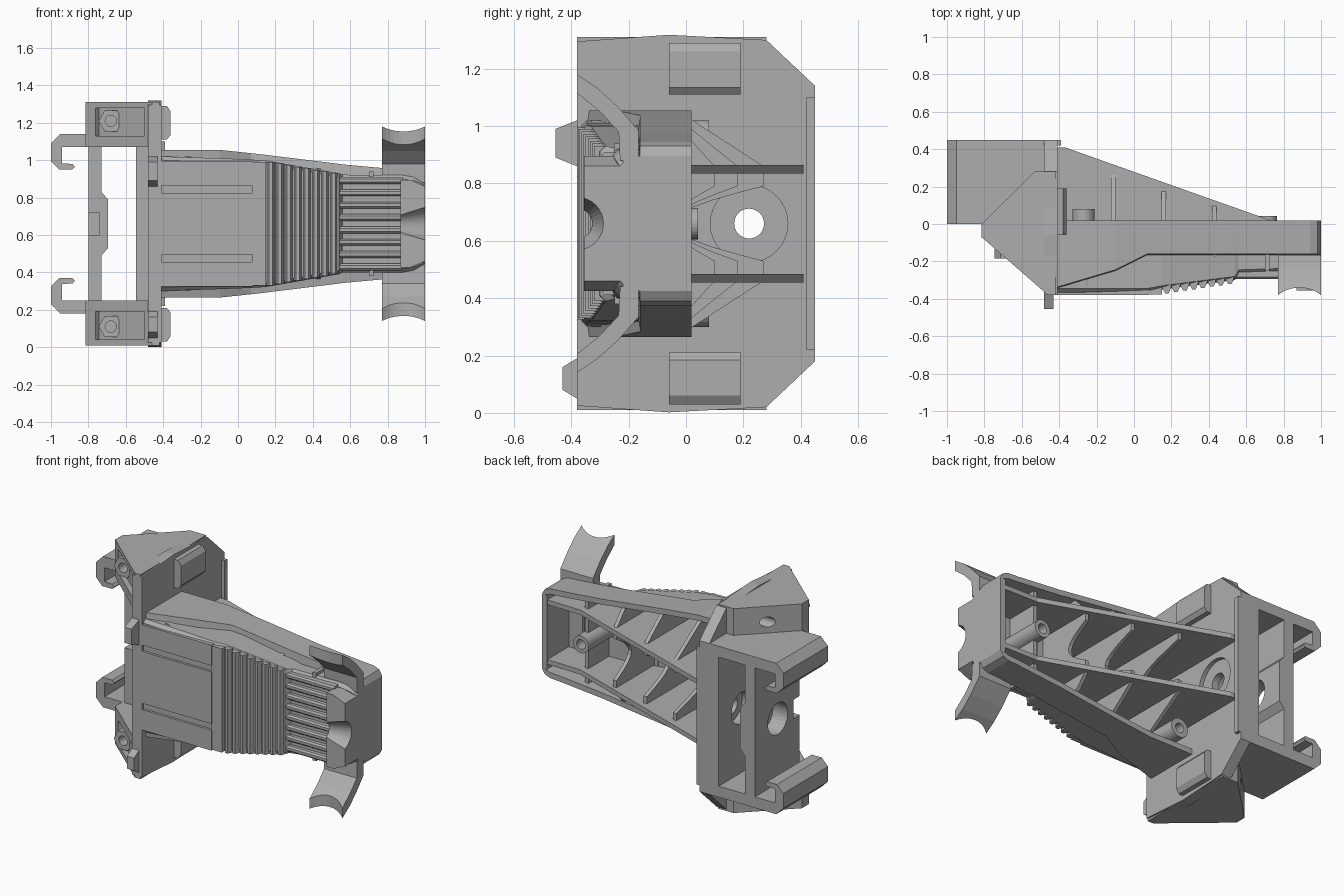
import bpy, bmesh, math
from mathutils import Vector

cube = bpy.data.objects.get("Cube")
if cube:
    bpy.data.objects.remove(cube, do_unlink=True)

MID = 0.66  # height of the mirror plane
grey = bpy.data.materials.new("light_grey")
grey.use_nodes = True
grey.diffuse_color = (0.42, 0.42, 0.42, 1)
grey.node_tree.nodes["Principled BSDF"].inputs["Base Color"].default_value = (0.42, 0.42, 0.42, 1)


def finish(name, bm):
    bmesh.ops.recalc_face_normals(bm, faces=bm.faces)
    mesh = bpy.data.meshes.new(name)
    bm.to_mesh(mesh)
    bm.free()
    mesh.materials.append(grey)
    ob = bpy.data.objects.new(name, mesh)
    bpy.context.collection.objects.link(ob)
    return ob


def loft(name, rings):
    bm = bmesh.new()
    rows = [[bm.verts.new(p) for p in ring] for ring in rings]
    n = len(rows[0])
    for r, q in zip(rows, rows[1:]):
        for i in range(n):
            bm.faces.new((r[i], r[(i + 1) % n], q[(i + 1) % n], q[i]))
    bm.faces.new(rows[0])
    bm.faces.new(rows[-1])
    return finish(name, bm)


def prism(name, pts, axis, a, b):
    """Extrude a profile along an axis; z is measured from the mirror plane."""
    place = {"x": lambda p, t: (t, p[0], MID + p[1]),
             "y": lambda p, t: (p[0], t, MID + p[1]),
             "z": lambda p, t: (p[0], p[1], MID + t)}[axis]
    return loft(name, [[place(p, t) for p in pts] for t in (a, b)])


def box(name, x, y, z):
    return prism(name, [(x[0], y[0]), (x[1], y[0]), (x[1], y[1]), (x[0], y[1])], "z", *z)


def circle(cx, cy, r, n=32):
    return [(cx + r * math.cos(2 * math.pi * i / n), cy + r * math.sin(2 * math.pi * i / n)) for i in range(n)]


def cut(ob, *cutters):
    for c in cutters:
        m = ob.modifiers.new("cut", "BOOLEAN")
        m.operation, m.solver, m.object = "DIFFERENCE", "EXACT", c
        bpy.context.view_layer.objects.active = ob
        bpy.ops.object.modifier_apply(modifier=m.name)
        bpy.data.objects.remove(c, do_unlink=True)


def tube(name, axis, cx, cy, r, hole, a, b, n=24):
    ob = prism(name, circle(cx, cy, r, n), axis, a, b)
    cut(ob, prism("bore", circle(cx, cy, hole), axis, a - 0.01, b + 0.01))
    return ob


# Body shell, open at the back: x, flange half width, shoulder depth, front half width, front depth
def section(x, w, ys, u, yf):
    t = 0.035
    half = [(0.02, w), (ys, w), (ys - 0.005, u), (yf + 0.02, u), (yf, u - 0.02)]
    inner = [(yf + t, u - t - 0.01), (ys + t, u - t), (ys + t, w - t), (0.02, w - t)]
    outer = half + [(y, -h) for y, h in reversed(half)]
    inside = [(y, -h) for y, h in reversed(inner)] + inner
    return [(x, y, MID + h) for y, h in outer + inside]


loft("body_shell", [section(*s) for s in (
    (-0.42, 0.395, -0.34, 0.36, -0.365),
    (-0.1, 0.395, -0.245, 0.35, -0.365),
    (0.07, 0.377, -0.16, 0.343, -0.365),
    (0.15, 0.368, -0.16, 0.338, -0.35),
    (0.54, 0.32, -0.16, 0.27, -0.30),
    (0.56, 0.317, -0.16, 0.262, -0.265),
    (0.88, 0.288, -0.16, 0.26, -0.255),
    (0.94, 0.285, -0.16, 0.25, -0.25),
    (0.98, 0.27, -0.16, 0.235, -0.24),
    (1.0, 0.235, -0.16, 0.22, -0.23))])
box("end_wall", (0.965, 1.0), (-0.22, 0.02), (-0.235, 0.235))

# Raised front panels separated by two long grooves
box("middle_panel", (-0.42, 0.08), (-0.38, -0.34), (-0.165, 0.165))
box("front_band", (0.075, 0.15), (-0.377, -0.34), (-0.33, 0.33))
for s in (1, -1):
    box("side_panel", (-0.42, 0.08), (-0.38, -0.34), sorted((s * 0.205, s * 0.335)))

# Grip ridges across the front
for i in range(8):
    x = 0.175 + i * 0.048
    y = -0.345 + 0.05 * i / 7
    w = 0.33 - 0.06 * i / 7
    prism("grip_ridge", [(x - 0.022, y + 0.03), (x - 0.022, y), (x - 0.008, y - 0.026),
                         (x + 0.01, y - 0.026), (x + 0.022, y), (x + 0.022, y + 0.03)], "z", -w, w)

# Comb of long bars
for i in range(8):
    z = -0.231 + i * 0.066
    prism("comb_bar", [(-0.24, z - 0.018), (-0.283, z - 0.018), (-0.293, z - 0.008),
                       (-0.293, z + 0.008), (-0.283, z + 0.018), (-0.24, z + 0.018)], "x", 0.54, 0.88)

# Tip with a conical notch
tip = prism("tip_block", [(0.87, -0.235), (0.92, -0.235), (1.0, -0.2), (1.0, 0.2),
                          (0.92, 0.235), (0.87, 0.235)], "y", -0.355, -0.2)
cut(tip, loft("notch", [[(x, y, MID + z) for y, z in circle(-0.38, 0, r)]
                        for x, r in ((0.86, 0.05), (1.01, 0.095))]))

# Curved cradle arms with scooped ends
def arc(r, cy, cz, n=6):
    return [(cy - r * math.cos(math.radians(a)), cz + r * math.sin(math.radians(a)))
            for a in [90 * i / n for i in range(n + 1)]]


for s in (1, -1):
    outer = [(-0.38, 0.52), (-0.31, 0.473), (-0.24, 0.41), (-0.165, 0.325), (-0.165, 0.22)]
    inner = [(-0.23, 0.22), (-0.235, 0.32), (-0.30, 0.39), (-0.38, 0.455)]
    arm = prism("cradle_arm", [(y, s * z) for y, z in outer + inner], "x", 0.77, 1.0)
    cut(arm, prism("scoop", circle(0.885, -0.525, 0.185, 48), "z", -0.7, 0.7))

# Long triangular ribs and the cross ribs between them
for s in (1, -1):
    prism("long_rib", [(-0.42, 0.41), (-0.37, 0.41), (0.73, 0.02), (0.97, 0.015), (0.97, -0.23),
                       (0.56, -0.24), (0.1, -0.335), (-0.42, -0.345)], "z", s * 0.175, s * 0.205)
for x, h, w, yf in ((-0.11, 0.27, 0.375, -0.34), (0.16, 0.18, 0.345, -0.32), (0.43, 0.1, 0.31, -0.29)):
    scoop = [(h - (h + 0.05) * math.sin(math.pi * i / 10), 0.13 - 0.026 * i) for i in range(11)]
    prism("cross_rib", [(-0.12, w), (0.0, w), (h, 0.2), (h, 0.17)] + scoop +
          [(h, -0.17), (h, -0.2), (0.0, -w), (-0.12, -w), (yf, -w + 0.06), (yf, w - 0.06)], "x", x - 0.012, x + 0.012)
box("end_cross_rib", (0.70, 0.724), (-0.25, -0.02), (-0.28, 0.28))
tube("end_boss", "y", 0.71, 0, 0.055, 0.03, -0.25, 0.042)
for s in (1, -1):
    tube("side_boss", "y", -0.27, s * 0.3, 0.06, 0.03, -0.33, 0.08)

# Mounting plate with chamfered corners and a stepped round hole
edge = [(-0.38, 0.635), (-0.06, 0.658), (0.28, 0.64), (0.45, 0.48)]
plate = prism("mounting_plate", edge + [(y, -z) for y, z in reversed(edge)], "x", -0.48, -0.41)
cut(plate, prism("hole", circle(0.22, 0, 0.052), "x", -0.6, -0.3),
    prism("recess", circle(0.22, 0, 0.135), "x", -0.435, -0.3),
    *[prism("pin_hole", circle(0.14, s * 0.55, 0.032), "x", -0.6, -0.3) for s in (1, -1)])
box("plate_back_lip", (-0.48, -0.39), (0.42, 0.45), (-0.44, 0.44))

# Clamp frame behind the plate
inner_wall = box("frame_inner_wall", (-0.545, -0.475), (0.0, 0.45), (-0.45, 0.45))
cut(inner_wall, prism("hole", circle(0.22, 0, 0.1), "x", -0.6, -0.4))
outer_wall = prism("frame_outer_wall", [(-0.8, -0.45), (-0.73, -0.45), (-0.73, -0.17), (-0.695, -0.13),
                                        (-0.695, 0.13), (-0.73, 0.17), (-0.73, 0.45), (-0.8, 0.45)], "y", 0.0, 0.45)
cut(outer_wall, prism("hole", circle(0.22, 0, 0.1), "x", -0.9, -0.6),
    box("front_notch", (-0.9, -0.74), (-0.1, 0.06), (-0.06, 0.06)))

hook = [(-0.42, 0.48), (-0.95, 0.48), (-1.0, 0.43), (-1.0, 0.335), (-0.955, 0.29), (-0.885, 0.29),
        (-0.872, 0.305), (-0.885, 0.32), (-0.94, 0.322), (-0.94, 0.41), (-0.42, 0.41)]
for s in (1, -1):
    prism("hook_rail", [(x, s * z) for x, z in hook], "y", 0.0, 0.45)

    # Sloped wing block with recessed front, nut and pin hole
    wing = prism("wing_block", [(-0.815, -0.07), (-0.815, 0.0), (-0.53, 0.28), (-0.42, 0.28),
                                (-0.42, -0.38), (-0.46, -0.38)], "z", s * 0.41, s * 0.65)
    along = Vector((0.36, -0.31)).normalized()
    inward = Vector((-along.y, along.x))
    start = Vector((-0.815, -0.07))
    corners = [start + along * a + inward * d for a, d in ((0.07, -0.05), (0.42, -0.05), (0.42, 0.03), (0.07, 0.03))]
    cut(wing, prism("panel_recess", corners, "z", s * 0.47, s * 0.62),
        prism("pin_hole", circle(0.14, s * 0.55, 0.032), "x", -0.9, -0.3),
        prism("bolt_hole", circle(-0.68, s * 0.55, 0.03), "y", -0.4, 0.0))
    tube("hex_nut", "y", -0.68, s * 0.55, 0.065, 0.03, -0.185, -0.1, 6)

    # Guide rail on the plate
    prism("guide_rail", [(-0.42, s * 0.45), (-0.38, s * 0.45), (-0.36, s * 0.475), (-0.36, s * 0.6),
                         (-0.38, s * 0.63), (-0.42, s * 0.63)], "y", -0.06, 0.19)
    # Thin strip beside the body and its hinge slots
    box("plate_front_strip", (-0.48, -0.42), (-0.38, -0.34), sorted((s * 0.2, s * 0.4)))

# Two latch tabs at the front edge
for z, h, y in ((0.28, 0.08, -0.455), (-0.54, 0.07, -0.43)):
    prism("latch_tab", [(-0.3, z - h), (-0.38, z - h), (y, z - h + 0.03), (y, z + h - 0.03),
                        (-0.38, z + h), (-0.3, z + h)], "x", -0.48, -0.43)
